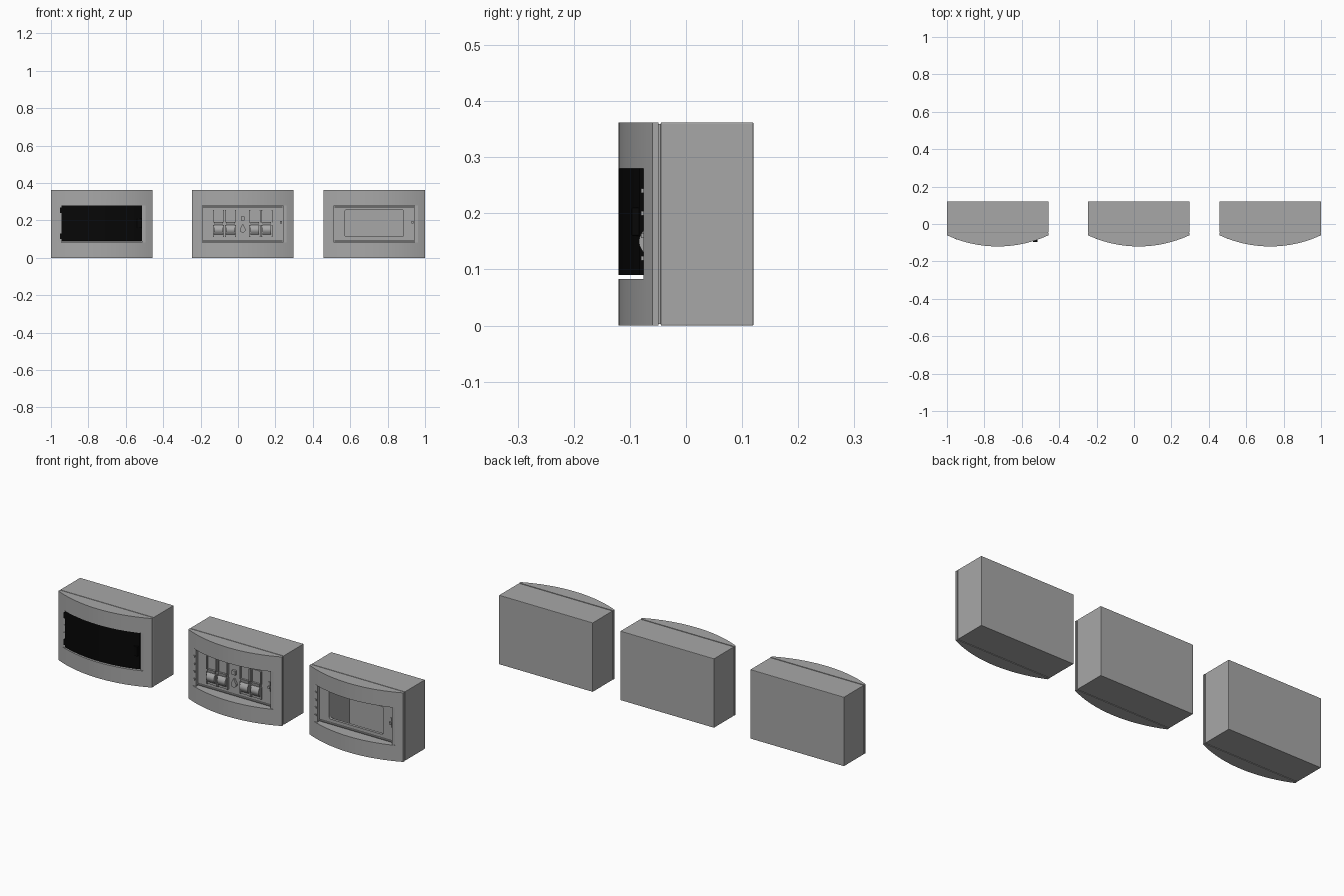
import bpy, bmesh, math
from mathutils import Vector

if "Cube" in bpy.data.objects:
    bpy.data.objects.remove(bpy.data.objects["Cube"])

W, H = 0.2715, 0.362         # half width and height of one enclosure
R = (W * W + 0.06 ** 2) / 0.12
CY = -0.12 + R               # centre of the front arc

grey = bpy.data.materials.new("grey_plastic")
grey.diffuse_color = (0.39, 0.39, 0.39, 1)
grey.use_nodes = True
grey.node_tree.nodes["Principled BSDF"].inputs["Base Color"].default_value = grey.diffuse_color
dark = bpy.data.materials.new("dark_door")
dark.diffuse_color = (0.002, 0.002, 0.002, 1)
dark.use_nodes = True
dark.node_tree.nodes["Principled BSDF"].inputs["Base Color"].default_value = dark.diffuse_color


def finish(name, bm, mat, smooth=False):
    bmesh.ops.recalc_face_normals(bm, faces=bm.faces)
    me = bpy.data.meshes.new(name)
    bm.to_mesh(me)
    bm.free()
    ob = bpy.data.objects.new(name, me)
    bpy.context.collection.objects.link(ob)
    me.materials.append(mat)
    if smooth:
        bpy.ops.object.select_all(action='DESELECT')
        ob.select_set(True)
        bpy.context.view_layer.objects.active = ob
        bpy.ops.object.shade_smooth_by_angle(angle=math.radians(30))
    return ob


def prism(name, pts, vec, mat=grey, smooth=False):
    bm = bmesh.new()
    f = bm.faces.new([bm.verts.new(p) for p in pts])
    ext = bmesh.ops.extrude_face_region(bm, geom=[f])
    vs = [v for v in ext['geom'] if isinstance(v, bmesh.types.BMVert)]
    bmesh.ops.translate(bm, verts=vs, vec=Vector(vec))
    # keep both caps so the solid is closed
    if f not in bm.faces[:]:
        bmesh.ops.holes_fill(bm, edges=bm.edges[:])
    return finish(name, bm, mat, smooth)


def box(name, x0, x1, y0, y1, z0, z1, mat=grey, bevel=0):
    bm = bmesh.new()
    bmesh.ops.create_cube(bm, size=1)
    for v in bm.verts:
        v.co = Vector((x1 if v.co.x > 0 else x0, y1 if v.co.y > 0 else y0,
                       z1 if v.co.z > 0 else z0))
    if bevel:
        bmesh.ops.bevel(bm, geom=bm.edges[:], offset=bevel, segments=2,
                        affect='EDGES', profile=0.5)
    return finish(name, bm, mat)


def rounded_rect(x0, x1, z0, z1, y, r):
    pts = []
    for cx, cz, a0 in ((x1 - r, z1 - r, 0), (x0 + r, z1 - r, 90),
                       (x0 + r, z0 + r, 180), (x1 - r, z0 + r, 270)):
        for i in range(5):
            a = math.radians(a0 + i * 22.5)
            pts.append((cx + r * math.cos(a), y, cz + r * math.sin(a)))
    return pts


def arc(cx, half, z, n=32, inset=0.0):
    r, out = R - inset, []
    for i in range(n + 1):
        x = -half + 2 * half * i / n
        out.append((cx + x, CY - math.sqrt(r * r - x * x), z))
    return out


def cut(ob, cutter):
    m = ob.modifiers.new("cut", 'BOOLEAN')
    m.operation, m.solver, m.object = 'DIFFERENCE', 'EXACT', cutter
    bpy.ops.object.select_all(action='DESELECT')
    bpy.context.view_layer.objects.active = ob
    ob.select_set(True)
    bpy.ops.object.modifier_apply(modifier=m.name)


def remove(ob):
    bpy.data.objects.remove(ob, do_unlink=True)


def enclosure(cx, window=False):
    # back box, recessed seam, curved cover
    body = box("back_box", cx - W, cx + W, -0.045, 0.12, 0, H, bevel=0.0015)
    seam = box("seam", cx - W + .004, cx + W - .004, -0.050, -0.044, .003, H - .003)
    cover = prism("curved_cover", arc(cx, W, 0) + [(cx + W, -.049, 0), (cx - W, -.049, 0)],
                  (0, 0, H), smooth=True)
    # stepped opening: shallow ledges at the sides, deep in the middle
    for half, depth in ((.234, -.075), (.216, -.054)):
        opening = box("opening_cutter", cx - half, cx + half, -0.2, depth, .083, .28)
        cut(cover, opening)
        remove(opening)
    plate = box("inner_plate", cx - .213, cx + .213, -0.062, -0.048, .096, .267)
    if window:
        hole = prism("window_cutter", rounded_rect(cx - .157, cx + .157, .113, .258, -.2, .01),
                     (0, .19, 0))
        cavity = box("cavity_cutter", cx - .158, cx + .25, -.0505, .11, .012, H - .012)
        for ob in (seam, cover, plate):
            cut(ob, hole)
        for ob in (body, seam):
            cut(ob, cavity)
        remove(hole)
        remove(cavity)
    # hinge lugs on the left ledge, latch on the right
    for z in (.12, .16, .20, .24):
        box("hinge_lug", cx - .228, cx - .22, -.08, -.074, z - .004, z + .004)
    box("latch_plate", cx + .196, cx + .208, -.066, -.06, .165, .215)
    box("latch_catch", cx + .2, cx + .211, -.076, -.06, .184, .196)
    # slim rails above and below the plate
    for z in (.088, .269):
        box("plate_rail", cx - .213, cx + .213, -.066, -.052, z, z + .005)


def breaker(x):
    # upper body, rounded switch lever and side cheeks of one pole
    w = .027
    box("breaker_body", x - w, x + w, -.066, -.06, .112, .257)
    for s in (-1, 1):
        box("breaker_side_rib", x + s * w - .003, x + s * w + .003, -.074, -.06, .19, .257)
        box("breaker_cheek", x + s * w - .003, x + s * w + .003, -.073, -.06, .112, .175)
    prof = [(-.06, .114), (-.072, .114), (-.072, .125)]
    prof += [(-.072 - .012 * math.sin(math.pi * i / 8), .125 + .05 * i / 8) for i in range(1, 9)]
    prof += [(-.076, .192), (-.06, .192)]
    prism("breaker_lever", [(x - w + .004, y, z) for y, z in prof], (2 * w - .008, 0, 0),
          smooth=True)


LEFT, MID, RIGHT = -0.7285, 0.025, 0.7285
enclosure(LEFT)
enclosure(MID)
enclosure(RIGHT, window=True)

# breakers and central indicator of the middle enclosure
for dx in (-.129, -.065, .065, .129):
    breaker(MID + dx)
box("indicator_button", MID - .01, MID + .01, -.074, -.06, .2, .222)
# teardrop indicator: round below, pointed on top
drop = [(MID + .015 * math.cos(a), -.074, .15 + .015 * math.sin(a))
        for a in (math.radians(150 + 15 * i) for i in range(17))]
prism("teardrop_indicator", drop + [(MID + .003, -.074, .178), (MID - .003, -.074, .178)],
      (0, .014, 0))

# dark curved door with handle and hinges on the left enclosure
prism("curved_door", arc(LEFT, .216, .09) + arc(LEFT, .216, .09, inset=.008)[::-1],
      (0, 0, .19), dark, True)
box("door_handle", LEFT + .188, LEFT + .212, -.097, -.078, .16, .21, dark, .002)
for z in (.11, .25):
    box("door_hinge", LEFT - .224, LEFT - .21, -.083, -.073, z - .01, z + .02, dark)
